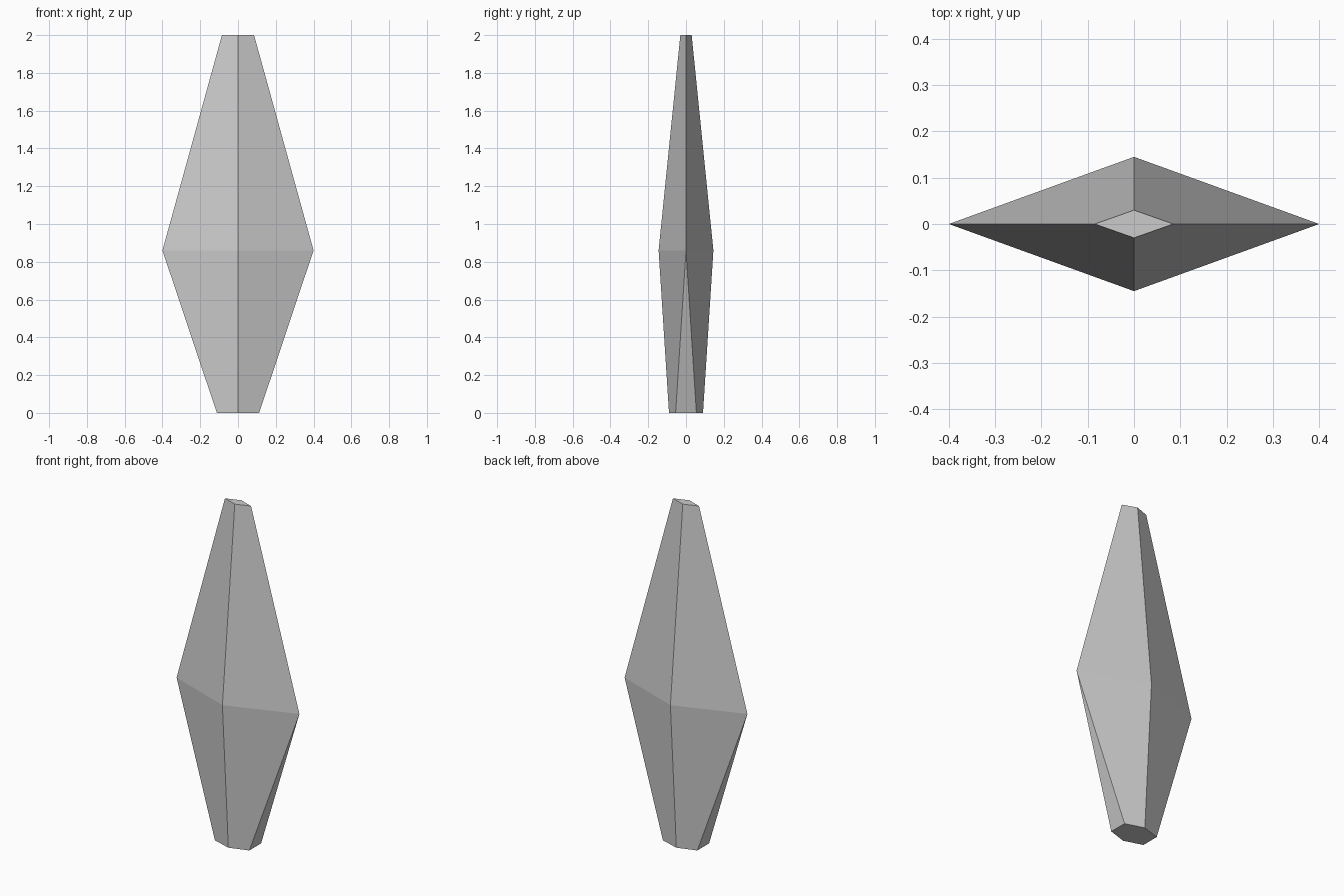
import bpy
import bmesh

if "Cube" in bpy.data.objects:
    bpy.data.objects.remove(bpy.data.objects["Cube"])

# Flat grey stone
stone = bpy.data.materials.new("stone_grey")
stone.diffuse_color = (0.6, 0.6, 0.6, 1.0)
stone.use_nodes = True
stone.node_tree.nodes["Principled BSDF"].inputs["Base Color"].default_value = stone.diffuse_color

bm = bmesh.new()


def ring(points, z):
    return [bm.verts.new((x, y, z)) for x, y in points]


def diamond(rx, ry):
    return [(rx, 0), (0, ry), (-rx, 0), (0, -ry)]


# Cross-sections: small diamond tip, wide diamond waist, hexagonal foot
tip = ring(diamond(0.085, 0.03), 2.0)
waist = ring(diamond(0.4, 0.145), 0.86)
foot = ring([(0.112, -0.055), (0.112, 0.055), (0, 0.09),
             (-0.112, 0.055), (-0.112, -0.055), (0, -0.09)], 0.0)

# Upper facets
for i in range(4):
    j = (i + 1) % 4
    bm.faces.new((waist[i], waist[j], tip[j], tip[i]))

# Lower facets: four broad ones and a narrow triangle at each side
for a, b, i in ((1, 2, 0), (2, 3, 1), (4, 5, 2), (5, 0, 3)):
    bm.faces.new((foot[a], foot[b], waist[(i + 1) % 4], waist[i]))
bm.faces.new((foot[0], foot[1], waist[0]))
bm.faces.new((foot[3], foot[4], waist[2]))

# End caps
bm.faces.new(tip)
bm.faces.new(foot[::-1])
bmesh.ops.recalc_face_normals(bm, faces=bm.faces[:])

mesh = bpy.data.meshes.new("crystal_shard")
bm.to_mesh(mesh)
bm.free()
mesh.materials.append(stone)
shard = bpy.data.objects.new("crystal_shard", mesh)
bpy.context.collection.objects.link(shard)
